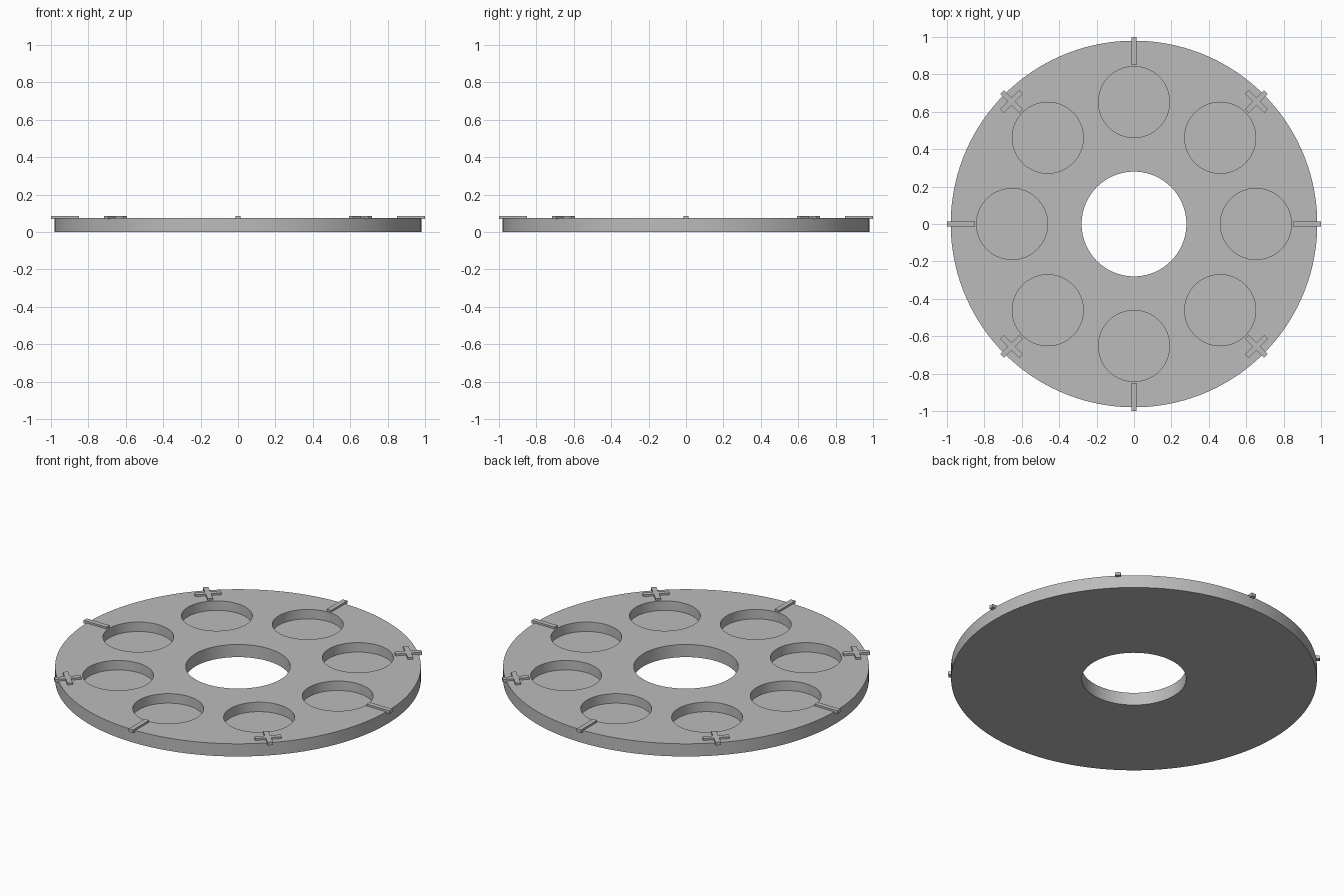
import bpy, bmesh
from math import cos, sin, radians
from mathutils import Matrix

if "Cube" in bpy.data.objects:
    bpy.data.objects.remove(bpy.data.objects["Cube"])

DISC_R, DISC_TOP = 0.98, 0.075
HOLE_R = 0.28
POCKET_R, POCKET_RING, POCKET_FLOOR = 0.19, 0.652, 0.019
MARK_LOW, MARK_TOP, MARK_W = 0.068, 0.086, 0.029

grey = bpy.data.materials.new("plain grey")
grey.use_nodes = True
grey.diffuse_color = (0.5, 0.5, 0.5, 1)
grey.node_tree.nodes["Principled BSDF"].inputs["Base Color"].default_value = (0.5, 0.5, 0.5, 1)


def cylinder(name, radius, low, high, sides, x=0, y=0):
    bpy.ops.mesh.primitive_cylinder_add(vertices=sides, radius=radius, depth=high - low,
                                        location=(x, y, (low + high) / 2))
    obj = bpy.context.object
    obj.name = name
    return obj


def prism(name, outline, radius, angle):
    """Extrude an outline upward and place it on the rim at the given angle."""
    bm = bmesh.new()
    face = bm.faces.new([bm.verts.new((x, y, MARK_LOW)) for x, y in outline])
    side = bmesh.ops.extrude_face_region(bm, geom=[face])
    top = [v for v in side["geom"] if isinstance(v, bmesh.types.BMVert)]
    bmesh.ops.translate(bm, verts=top, vec=(0, 0, MARK_TOP - MARK_LOW))
    bmesh.ops.recalc_face_normals(bm, faces=bm.faces)
    bm.transform(Matrix.Rotation(radians(angle), 4, "Z") @ Matrix.Translation((radius, 0, 0)))
    mesh = bpy.data.meshes.new(name)
    bm.to_mesh(mesh)
    bm.free()
    mesh.materials.append(grey)
    bpy.context.collection.objects.link(bpy.data.objects.new(name, mesh))


# Disc with a through hole and eight round blind pockets
disc = cylinder("disc", DISC_R, 0, DISC_TOP, 160)
disc.data.materials.append(grey)
cutters = [cylinder("hole_cutter", HOLE_R, -0.1, 0.2, 96)]
for i in range(8):
    a = radians(45 * i)
    cutters.append(cylinder("pocket_cutter", POCKET_R, POCKET_FLOOR, 0.2, 72,
                            POCKET_RING * cos(a), POCKET_RING * sin(a)))
bpy.context.view_layer.objects.active = disc
for cutter in cutters:
    cutter.hide_render = True
    cutter.data.materials.append(grey)
    mod = disc.modifiers.new("cut", "BOOLEAN")
    mod.operation, mod.solver, mod.object = "DIFFERENCE", "EXACT", cutter
    bpy.ops.object.modifier_apply(modifier=mod.name)
    bpy.data.objects.remove(cutter)
bpy.ops.object.select_all(action="DESELECT")
disc.select_set(True)
bpy.ops.object.shade_smooth_by_angle(angle=radians(30))

# Raised rim marks: bars on the axes, crosses on the diagonals
w, bar, arm = MARK_W / 2, 0.075, 0.072
bar_outline = [(-bar, -w), (bar, -w), (bar, w), (-bar, w)]
quarter = [(arm, -w), (arm, w), (w, w)]
cross_outline = []
for x_axis, y_axis in ((1, 0), (0, 1), (-1, 0), (0, -1)):
    cross_outline += [(x * x_axis - y * y_axis, x * y_axis + y * x_axis) for x, y in quarter]
for i in range(4):
    prism(f"bar_mark_{i + 1}", bar_outline, 1 - bar, 90 * i)
    prism(f"cross_mark_{i + 1}", cross_outline, 0.926, 90 * i + 45)
